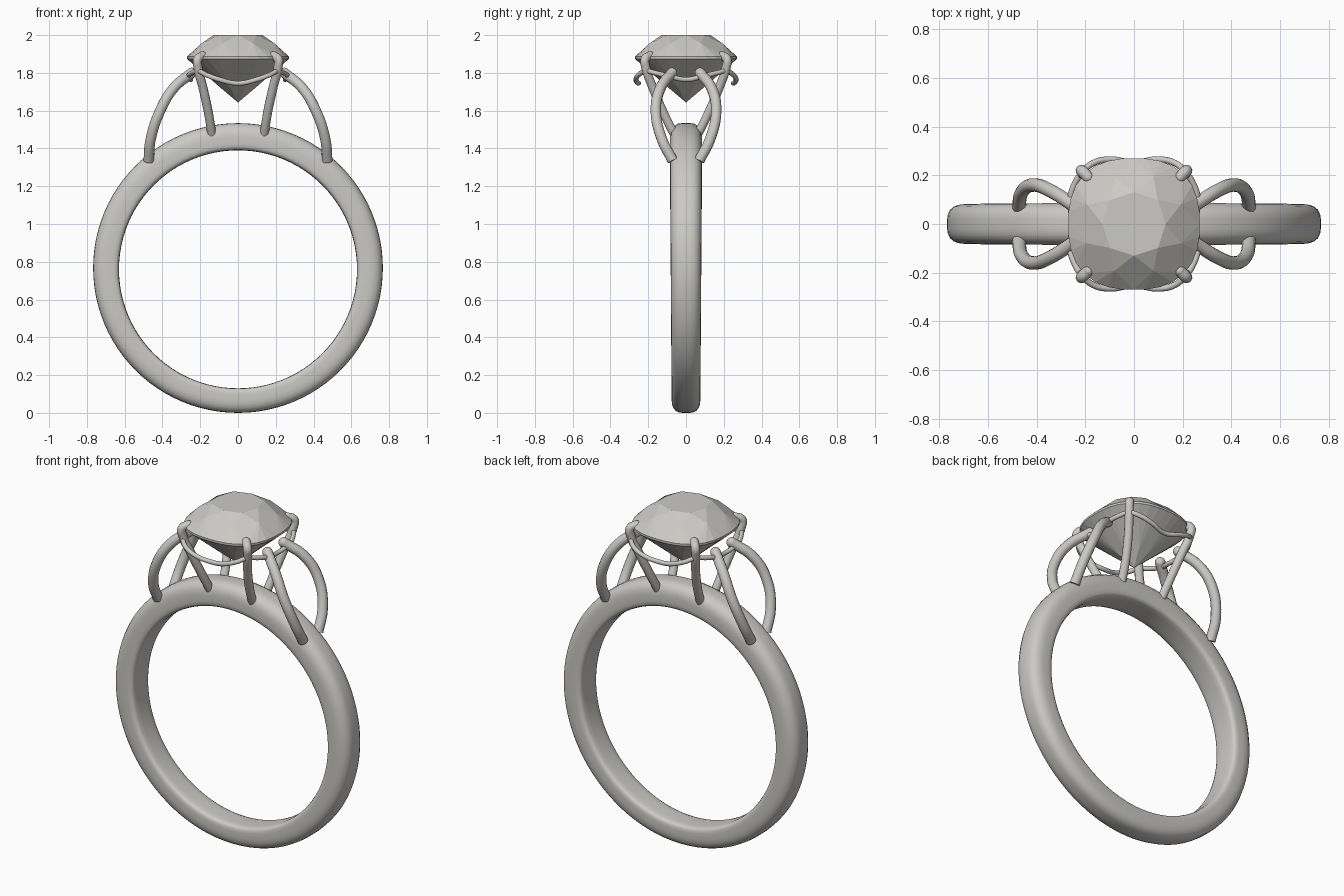
import bpy, bmesh
from math import sin, cos, pi

if "Cube" in bpy.data.objects:
    bpy.data.objects.remove(bpy.data.objects["Cube"], do_unlink=True)

metal = bpy.data.materials.new("warm grey")
metal.use_nodes = True
GREY = (0.6, 0.59, 0.56, 1)
metal.diffuse_color = GREY
for node in metal.node_tree.nodes:
    if node.type == 'BSDF_PRINCIPLED':
        node.inputs["Base Color"].default_value = GREY


def add_object(name, data):
    ob = bpy.data.objects.new(name, data)
    bpy.context.scene.collection.objects.link(ob)
    data.materials.append(metal)
    return ob


def add_mesh(name, bm, smooth):
    bmesh.ops.recalc_face_normals(bm, faces=bm.faces)
    for f in bm.faces:
        f.smooth = smooth
    me = bpy.data.meshes.new(name)
    bm.to_mesh(me)
    bm.free()
    return add_object(name, me)


def tube(name, points, radius, closed=False, tip=False):
    """Round wire through the points; tip rounds off the last end."""
    cu = bpy.data.curves.new(name, 'CURVE')
    cu.dimensions = '3D'
    cu.bevel_depth = radius
    cu.bevel_resolution = 4
    cu.resolution_u = 8
    cu.use_fill_caps = not closed
    sp = cu.splines.new('BEZIER')
    sp.bezier_points.add(len(points) - 1)
    sp.use_cyclic_u = closed
    sp.radius_interpolation = 'LINEAR'
    for bp, co in zip(sp.bezier_points, points):
        bp.co = co
        bp.handle_left_type = bp.handle_right_type = 'AUTO'
    add_object(name, cu)
    if tip:
        bm = bmesh.new()
        bmesh.ops.create_uvsphere(bm, u_segments=16, v_segments=10, radius=radius)
        bmesh.ops.translate(bm, verts=bm.verts, vec=points[-1])
        add_mesh(name + "_tip", bm, True)


# Band: rounded section swept round, a little thicker and wider at the top
half = [(0, 0), (0, .45), (.015, .75), (.05, .9), (.13, .98), (.25, 1), (.5, 1),
        (.66, .97), (.8, .88), (.91, .73), (.98, .5), (1, .25), (1, 0)]
section = half + [(u, -w) for u, w in half[-2:0:-1]]
bm = bmesh.new()
SEG = 96
rings = []
for i in range(SEG):
    a = 2 * pi * i / SEG
    width = 0.081 + 0.005 * sin(a)
    ring = []
    for u, w in section:
        r = 0.63 + (0.767 - 0.63) * u
        z = 0.76 + 0.007 * u + r * sin(a)
        ring.append(bm.verts.new((r * cos(a), w * width, z)))
    rings.append(ring)
n = len(section)
for i in range(SEG):
    p, q = rings[i], rings[(i + 1) % SEG]
    for j in range(n):
        k = (j + 1) % n
        bm.faces.new((p[j], p[k], q[k], q[j]))
add_mesh("band", bm, True)

# Gemstone: cushion outline with brilliant facets
bm = bmesh.new()


def gem_ring(count, radius, z, offset=0.0):
    ring = []
    for i in range(count):
        a = 2 * pi * (i + offset) / count
        r = radius * (abs(cos(a)) ** 2.5 + abs(sin(a)) ** 2.5) ** (-1 / 2.5)
        ring.append(bm.verts.new((r * cos(a), r * sin(a), z)))
    return ring


def facets(inner, middle, girdle):
    """Kites and girdle facets; inner is a ring of eight or one point."""
    for i in range(8):
        m0, m1 = middle[i - 1], middle[i]
        bm.faces.new((inner[i % len(inner)], m0, girdle[4 * i], m1))
        for j in range(4):
            bm.faces.new((m1, girdle[4 * i + j], girdle[(4 * i + j + 1) % 32]))


upper = gem_ring(32, 0.27, 1.886)
lower = gem_ring(32, 0.27, 1.874)
table = gem_ring(8, 0.13, 2.0)
crown = gem_ring(8, 0.2, 1.957, 0.5)
pavilion = gem_ring(8, 0.08, 1.708, 0.5)
culet = bm.verts.new((0, 0, 1.643))
bm.faces.new(table)
for i in range(8):
    bm.faces.new((table[i], table[(i + 1) % 8], crown[i]))
facets(table, crown, upper)
facets([culet], pavilion, lower)
for i in range(32):
    k = (i + 1) % 32
    bm.faces.new((upper[i], upper[k], lower[k], lower[i]))
add_mesh("gemstone", bm, False)

# Claws holding the stone and bowed shoulder wires, one in each quarter
claw = [(.138, .06, 1.47), (.155, .115, 1.58), (.185, .175, 1.72),
        (.212, .213, 1.83), (.213, .217, 1.872), (.188, .192, 1.89)]
shoulder = [(.473, .07, 1.335), (.462, .128, 1.45), (.412, .16, 1.6),
            (.34, .135, 1.72), (.245, .075, 1.8)]
for sx, side in ((1, "left"), (-1, "right")):
    for sy, end in ((-1, "front"), (1, "back")):
        def place(path):
            return [(sx * x, sy * y, z) for x, y, z in path]
        tube(f"claw_{end}_{side}", place(claw), 0.024, tip=True)
        tube(f"shoulder_wire_{end}_{side}", place(shoulder), 0.028, tip=True)

# Gallery rail: thin wavy wire joining the claws under the stone
quarter = [(.25, 0, 1.765), (.262, .1, 1.785), (.243, .165, 1.8), (.212, .212, 1.81),
           (.168, .25, 1.79), (.1, .265, 1.765), (0, .252, 1.745)]
half_rail = quarter + [(-x, y, z) for x, y, z in quarter[-2::-1]]
rail = half_rail + [(x, -y, z) for x, y, z in half_rail[-2:0:-1]]
tube("gallery_rail", rail, 0.013, closed=True)
